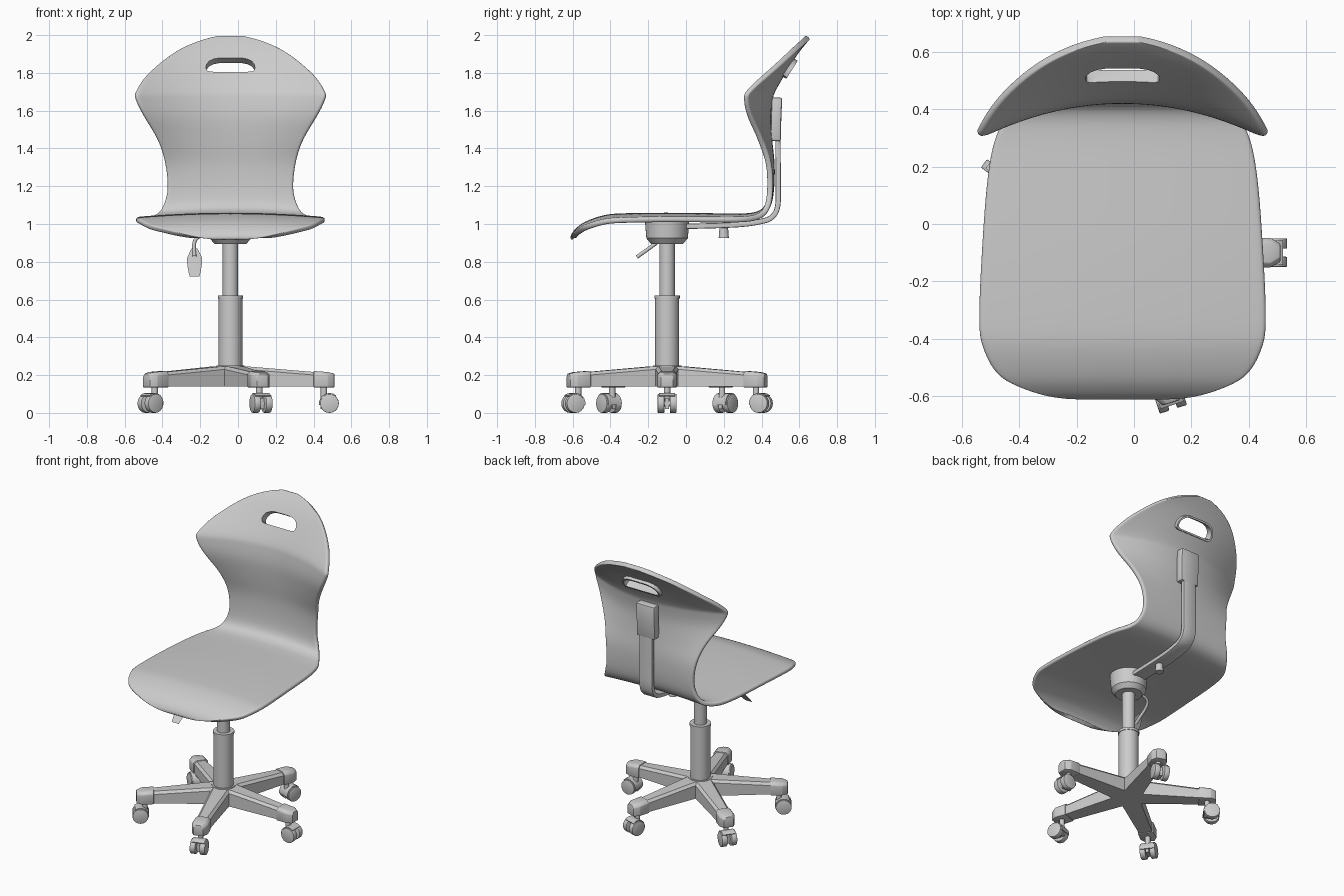
import bpy, bmesh, math
from mathutils import Vector, Matrix

if "Cube" in bpy.data.objects:
    bpy.data.objects.remove(bpy.data.objects["Cube"])

CX, CY = -0.04, -0.10          # column axis
I = Matrix.Identity(4)


def finish(name, bm, M=I, bevel=0, angle=35):
    bm.transform(M)
    bmesh.ops.recalc_face_normals(bm, faces=bm.faces)
    me = bpy.data.meshes.new(name)
    bm.to_mesh(me)
    bm.free()
    ob = bpy.data.objects.new(name, me)
    bpy.context.collection.objects.link(ob)
    if bevel:
        modify(ob, 'BEVEL', width=bevel, segments=2, limit_method='ANGLE')
    smooth(ob, angle)
    return ob


def activate(ob):
    bpy.ops.object.select_all(action='DESELECT')
    ob.select_set(True)
    bpy.context.view_layer.objects.active = ob


def smooth(ob, angle=35):
    activate(ob)
    bpy.ops.object.shade_smooth_by_angle(angle=math.radians(angle))


def modify(ob, kind, **props):
    m = ob.modifiers.new(kind.lower(), kind)
    for k, v in props.items():
        setattr(m, k, v)
    activate(ob)
    bpy.ops.object.modifier_apply(modifier=m.name)


def loft(name, rings, M=I, closed=False, **kw):
    bm = bmesh.new()
    R = [[bm.verts.new(p) for p in ring] for ring in rings]
    n = len(R[0])
    for a, b in zip(R, R[1:] + (R[:1] if closed else [])):
        for i in range(n):
            bm.faces.new((a[i], a[(i + 1) % n], b[(i + 1) % n], b[i]))
    if not closed:
        bm.faces.new(R[0])
        bm.faces.new(R[-1])
    return finish(name, bm, M, **kw)


def cyl(name, p0, p1, r0, r1, n=32, M=I, **kw):
    p0, p1 = Vector(p0), Vector(p1)
    d = p1 - p0
    bm = bmesh.new()
    T = Matrix.Translation((p0 + p1) / 2) @ d.to_track_quat('Z', 'Y').to_matrix().to_4x4()
    bmesh.ops.create_cone(bm, cap_ends=True, segments=n, radius1=r0, radius2=r1,
                          depth=d.length, matrix=T)
    return finish(name, bm, M, **kw)


def strip(name, path, across, width, thick, M=I, **kw):
    """Flat bar of rectangular section following a path."""
    path, across = [Vector(p) for p in path], Vector(across)
    rings = []
    for i, p in enumerate(path):
        t = (path[min(i + 1, len(path) - 1)] - path[max(i - 1, 0)]).normalized()
        n, a = t.cross(across) * thick / 2, across * width / 2
        rings.append([p - a - n, p + a - n, p + a + n, p - a + n])
    return loft(name, rings, M, **kw)


def catmull(rows, steps):
    out = []
    for i in range(len(rows) - 1):
        p = [rows[max(0, min(len(rows) - 1, i + k))] for k in (-1, 0, 1, 2)]
        for s in range(steps):
            t = s / steps
            out.append([0.5 * (2 * b + (c - a) * t + (2 * a - 5 * b + 4 * c - d) * t * t
                               + (3 * b - a - 3 * c + d) * t ** 3) for a, b, c, d in zip(*p)])
    return out + [list(rows[-1])]


# Seat and back shell: y, z, half width, forward curl of the edges
rows = [(-.602, .915, .05, 0), (-.611, .925, .14, 0), (-.607, .945, .23, 0),
        (-.585, .975, .325, 0), (-.533, 1.013, .432, 0), (-.435, 1.047, .488, 0),
        (-.33, 1.057, .502, 0), (-.09, 1.06, .492, 0), (.157, 1.057, .473, 0),
        (.30, 1.056, .445, 0), (.375, 1.066, .40, 0), (.418, 1.10, .36, .02),
        (.436, 1.18, .332, .06), (.44, 1.31, .342, .14), (.428, 1.434, .378, .32),
        (.42, 1.56, .447, .48), (.43, 1.656, .492, .53), (.445, 1.71, .494, .52),
        (.495, 1.80, .435, .42), (.563, 1.91, .30, .28), (.609, 1.97, .17, .15),
        (.636, 2.0, .05, 0)]
cols = [-1, -.95, -.8, -.6, -.4, -.2, 0, .2, .4, .6, .8, .95, 1]
bm = bmesh.new()
grid = []
for y, z, w, k in catmull(rows, 3):
    flat = 0.09 if z < 1.07 else 0.09 * max(0, 1 - (z - 1.07) / .1)
    grid.append([bm.verts.new((CX + w * t, y - k * (w * t) ** 2, z - flat * (w * t) ** 2))
                 for t in cols])
for a, b in zip(grid, grid[1:]):
    for i in range(len(cols) - 1):
        bm.faces.new((a[i], a[i + 1], b[i + 1], b[i]))
shell = finish("seat_shell", bm)
if shell.data.polygons[len(shell.data.polygons) // 4].normal.z < 0:
    shell.data.flip_normals()
modify(shell, 'SOLIDIFY', thickness=.03, offset=-1)
modify(shell, 'SUBSURF', levels=2)

# Hand slot with a raised rim behind it
half = [(.0, -.042), (.108, -.042), (.124, -.036), (.130, -.02), (.127, .002),
        (.113, .024), (.09, .038), (.06, .045), (0, .046)]
outline = half + [(-u, v) for u, v in half[-2:0:-1]]
tan, nor = Vector((0, .537, .843)), Vector((0, .843, -.537))


def slot_ring(depth, grow=0):
    o = Vector((CX, .522, 1.838)) + nor * depth
    return [o + Vector((u * (1 + grow / .13), 0, 0)) + tan * v * (1 + grow / .044)
            for u, v in outline]


cutter = loft("slot_cutter", [slot_ring(-.12), slot_ring(.12)])
cutter.hide_render = True
modify(shell, 'BOOLEAN', object=cutter, operation='DIFFERENCE', solver='EXACT')
bpy.data.objects.remove(cutter)
smooth(shell, 45)
loft("slot_rim", [slot_ring(.012), slot_ring(.045), slot_ring(.045, .012),
                  slot_ring(.012, .012)], closed=True)

# Back support bar and its socket
bar = catmull([(CX, -.10, .985), (CX, .25, .995), (CX, .39, 1.012), (CX, .455, 1.037),
               (CX, .486, 1.10), (CX, .488, 1.25), (CX, .486, 1.50)], 5)
strip("back_support_bar", bar, (1, 0, 0), .10, .028, bevel=.006)
strip("back_socket", [(CX, .475, 1.44), (CX, .477, 1.56), (CX, .482, 1.67)],
      (1, 0, 0), .14, .055, bevel=.01)
cyl("back_adjust_knob", (CX, .20, .925), (CX, .20, .99), .027, .022, 20)

# Seat mechanism, gas column
cyl("seat_hub", (CX, CY, .925), (CX, CY, 1.025), .11, .118, 40)
cyl("seat_hub_base", (CX, CY, .895), (CX, CY, .925), .085, .11, 40)
cyl("gas_piston", (CX, CY, .55), (CX, CY, .92), .041, .041)
cyl("column_sleeve", (CX, CY, .20), (CX, CY, .61), .063, .063)
cyl("column_collar", (CX, CY, .605), (CX, CY, .622), .067, .067)

# Height lever
lever = [(-.08, -.12, .95), (-.19, -.12, .94), (-.23, -.15, .905), (-.23, -.26, .825)]
cu = bpy.data.curves.new("lever_rod", 'CURVE')
cu.dimensions = '3D'
cu.bevel_depth = .01
sp = cu.splines.new('POLY')
pts = catmull(lever, 5)
sp.points.add(len(pts) - 1)
for q, p in zip(sp.points, pts):
    q.co = (*p, 1)
bpy.context.collection.objects.link(bpy.data.objects.new("lever_rod", cu))
rings = []
for y, z, w, t in [(-.215, .865, .018, .01), (-.27, .81, .042, .013),
                   (-.325, .757, .034, .012), (-.355, .727, .028, .008)]:
    rings.append([(-.23 + a * w, y + b * t * .7, z + b * t * .7)
                  for a, b in ((-1, -1), (1, -1), (1, 1), (-1, 1))])
loft("lever_paddle", rings, bevel=.004)

# Five-arm base with twin-wheel casters
cyl("base_hub", (CX, CY, .14), (CX, CY, .25), .10, .075, 20)


def section(r, w, top, bottom=.14):
    c = .016
    return [(r, -w, bottom), (r, w, bottom), (r, w, top - c), (r, w - c, top),
            (r, c - w, top), (r, -w, top - c)]


for i in range(5):
    M = Matrix.Translation((CX, CY, 0)) @ Matrix.Rotation(math.radians(72 * i), 4, 'Z')
    s = f"_{i + 1}"
    loft("base_arm" + s, [section(.0, .066, .25), section(.10, .06, .245),
                          section(.46, .042, .215)], M, angle=25)
    loft("arm_cap" + s, [section(.44, .05, .222, .135), section(.515, .052, .216, .135),
                         section(.55, .032, .208, .135)], M, angle=25, bevel=.004)
    cyl("caster_stem" + s, (.495, 0, .07), (.495, 0, .14), .017, .017, 16, M)
    cyl("caster_axle" + s, (.524, -.04, .05), (.524, .04, .05), .015, .015, 12, M)
    for side in (-1, 1):
        cyl(f"caster_wheel{s}_{'l' if side > 0 else 'r'}", (.524, side * .014, .05),
            (.524, side * .05, .05), .05, .05, 20, M, bevel=.004)
    arc = [math.radians(a) for a in range(50, 191, 20)]
    strip("caster_hood" + s, [(.524 + .052 * math.cos(a), 0, .05 + .052 * math.sin(a))
                              for a in arc], (0, 1, 0), .085, .007, M)
    strip("caster_web" + s, [(.478, 0, .05), (.50, 0, .05), (.54, 0, .05)],
          (0, 1, 0), .022, .06, M)
